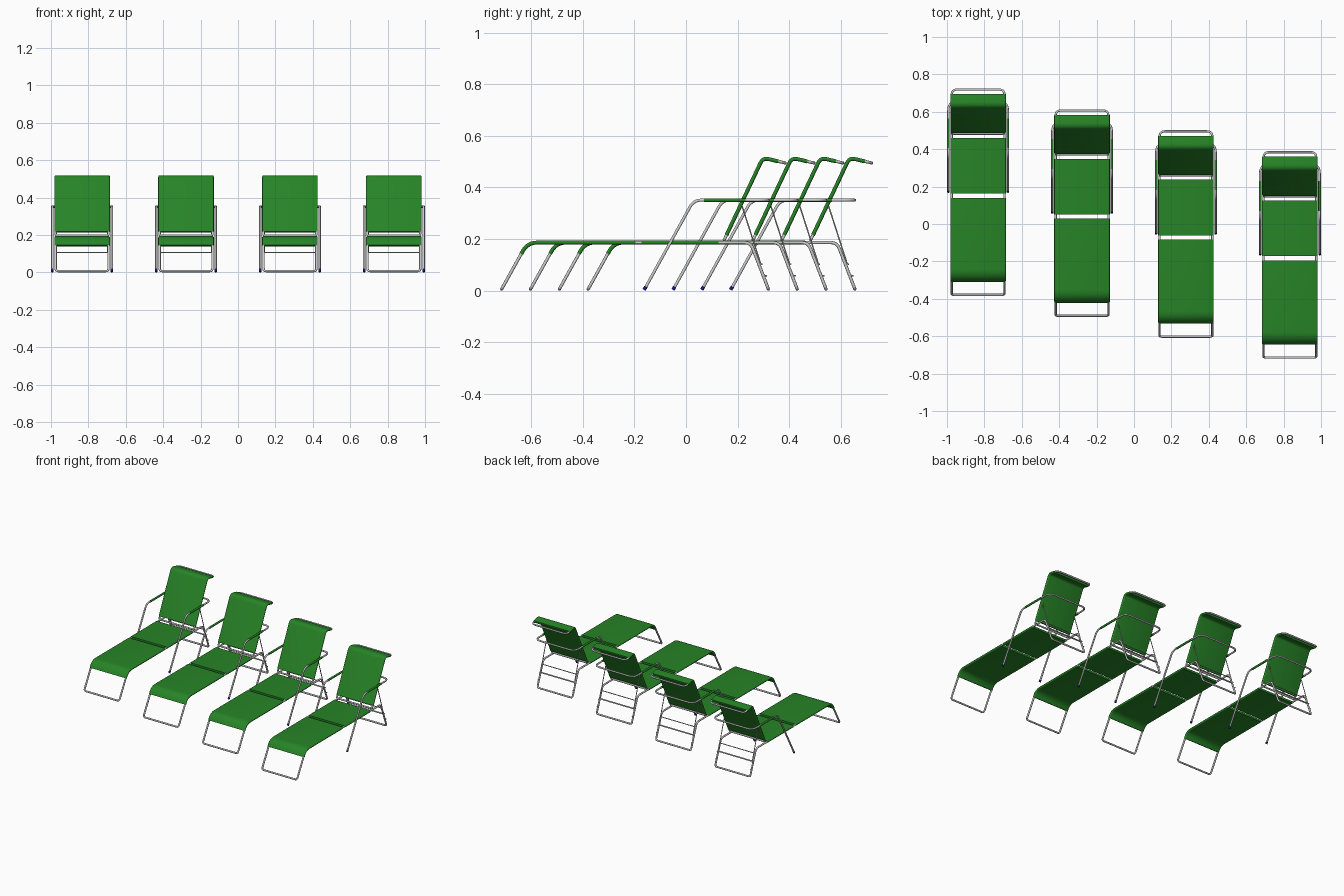
import bpy, bmesh, math
from mathutils import Vector

if "Cube" in bpy.data.objects:
    bpy.data.objects.remove(bpy.data.objects["Cube"])

W = 0.141          # half width of lounger frame (tube centre)
AW = 0.159         # half width of arm frame
parts = []


def material(name, rgb):
    m = bpy.data.materials.new(name)
    m.diffuse_color = (*rgb, 1)
    m.use_nodes = True
    m.node_tree.nodes["Principled BSDF"].inputs["Base Color"].default_value = m.diffuse_color
    return m


green = material("green_fabric", (0.02, 0.23, 0.02))
blue = material("blue_cap", (0.01, 0.01, 0.25))


def fillet(pts, closed=False, steps=6):
    """Round corners; each point is (x, y, z, trim distance)."""
    out, n = [], len(pts)
    for i, p in enumerate(pts):
        c, d = Vector(p[:3]), p[3]
        if d == 0 or (not closed and i in (0, n - 1)):
            out.append(c)
            continue
        a = c + (Vector(pts[i - 1][:3]) - c).normalized() * d
        b = c + (Vector(pts[(i + 1) % n][:3]) - c).normalized() * d
        for k in range(steps + 1):
            t = k / steps
            out.append(a * (1 - t) ** 2 + c * 2 * t * (1 - t) + b * t * t)
    return out


def tube(name, pts, r, closed=False, mat=None):
    """Round tube along a filleted path."""
    path = fillet(pts, closed)
    cu = bpy.data.curves.new(name, 'CURVE')
    cu.dimensions = '3D'
    cu.bevel_depth = r
    cu.bevel_resolution = 3
    cu.use_fill_caps = True
    s = cu.splines.new('POLY')
    s.points.add(len(path) - 1)
    for q, p in zip(s.points, path):
        q.co = (*p, 1)
    s.use_cyclic_u = closed
    ob = bpy.data.objects.new(name, cu)
    bpy.context.collection.objects.link(ob)
    bpy.ops.object.select_all(action='DESELECT')
    ob.select_set(True)
    bpy.context.view_layer.objects.active = ob
    bpy.ops.object.convert(target='MESH')
    ob = bpy.context.object
    finish(ob, mat)


def finish(ob, mat):
    if mat:
        ob.data.materials.append(mat)
    bpy.ops.object.select_all(action='DESELECT')
    ob.select_set(True)
    bpy.context.view_layer.objects.active = ob
    bpy.ops.object.shade_smooth_by_angle(angle=math.radians(40))
    parts.append(ob)


def sling(name, pts, r=0.0075):
    """Fabric sleeve wrapped round both side tubes, swept along a side path."""
    path = fillet([(0, y, z, d) for y, z, d in pts])
    section = []
    for side in (1, -1):
        for k in range(9):
            a = math.pi * (k / 8 - 0.5)
            section.append((side * (W + r * math.cos(a)), side * r * math.sin(a)))
    bm = bmesh.new()
    rings = []
    for i, p in enumerate(path):
        t = (path[min(i + 1, len(path) - 1)] - path[max(i - 1, 0)]).normalized()
        n = Vector((0, -t.z, t.y))
        rings.append([bm.verts.new(p + Vector((x, 0, 0)) + n * h) for x, h in section])
    m = len(section)
    for a, b in zip(rings, rings[1:]):
        for j in range(m):
            bm.faces.new((a[j], a[(j + 1) % m], b[(j + 1) % m], b[j]))
    bm.faces.new(rings[0])
    bm.faces.new(rings[-1])
    bmesh.ops.recalc_face_normals(bm, faces=bm.faces)
    me = bpy.data.meshes.new(name)
    bm.to_mesh(me)
    bm.free()
    ob = bpy.data.objects.new(name, me)
    bpy.context.collection.objects.link(ob)
    finish(ob, green)


def leg_y(z):
    return 0.25 + (0.1865 - z) * 0.384


# Main frame: front legs, rails and rear legs in one loop
half = [(-0.714, 0.0065, 0.015), (-0.614, 0.1865, 0.04),
        (0.25, 0.1865, 0.025), (0.319, 0.0065, 0.015)]
tube("main_frame", [(W, *p) for p in half] + [(-W, *p) for p in half[::-1]], 0.0062, True)

# Arm frame: front struts, arms and loop behind the backrest
arm = [(-0.160, 0.007, 0), (0.03, 0.351, 0.03), (0.318, 0.351, 0.045)]
tube("arm_frame", [(AW, *p) for p in arm] + [(-AW, *p) for p in arm[::-1]], 0.006)

# Backrest frame with headrest bend
back = [(0.148, 0.197, 0.01), (0.298, 0.515, 0.022), (0.384, 0.495, 0.03)]
tube("backrest_frame", [(W, *p) for p in back] + [(-W, *p) for p in back[::-1]], 0.006, True)

# Adjustable backrest prop
prop = [(0.215, 0.335, 0), (0.289, 0.105, 0.01)]
tube("backrest_prop", [(W - 0.004, *p) for p in prop] + [(0.004 - W, *p) for p in prop[::-1]], 0.0028)

# Rear leg cross bars
for z in (0.105, 0.155):
    tube("rear_cross_bar", [(-W, leg_y(z), z, 0), (W, leg_y(z), z, 0)], 0.003)

for s in (-1, 1):
    # Prop catches on the rear legs
    for z in (0.105, 0.06):
        tube("prop_catch", [(s * W, leg_y(z), z, 0), (s * W, leg_y(z) + 0.015, z - 0.002, 0)], 0.003)
    # Arm pads and foot caps
    tube("arm_pad", [(s * AW, 0.07, 0.351, 0), (s * AW, 0.23, 0.351, 0)], 0.0075, mat=green)
    tube("foot_cap", [(s * AW, -0.1625, 0.0035, 0), (s * AW, -0.155, 0.016, 0)], 0.0072, mat=blue)

# Fabric panels
sling("leg_rest_fabric", [(-0.638, 0.143, 0), (-0.614, 0.1865, 0.038), (-0.195, 0.1865, 0)])
sling("seat_fabric", [(-0.172, 0.1865, 0), (0.125, 0.1865, 0)])
sling("backrest_fabric", [(0.157, 0.216, 0), (0.298, 0.515, 0.022), (0.358, 0.501, 0)])

# Row of four staggered loungers
for i in range(4):
    offset = Vector((0.8335 - i * 0.5557, i * 0.1117, 0))
    for ob in parts:
        if i == 0:
            continue
        c = ob.copy()
        c.location = offset
        bpy.context.collection.objects.link(c)
for ob in parts:
    ob.location = (0.8335, 0, 0)
